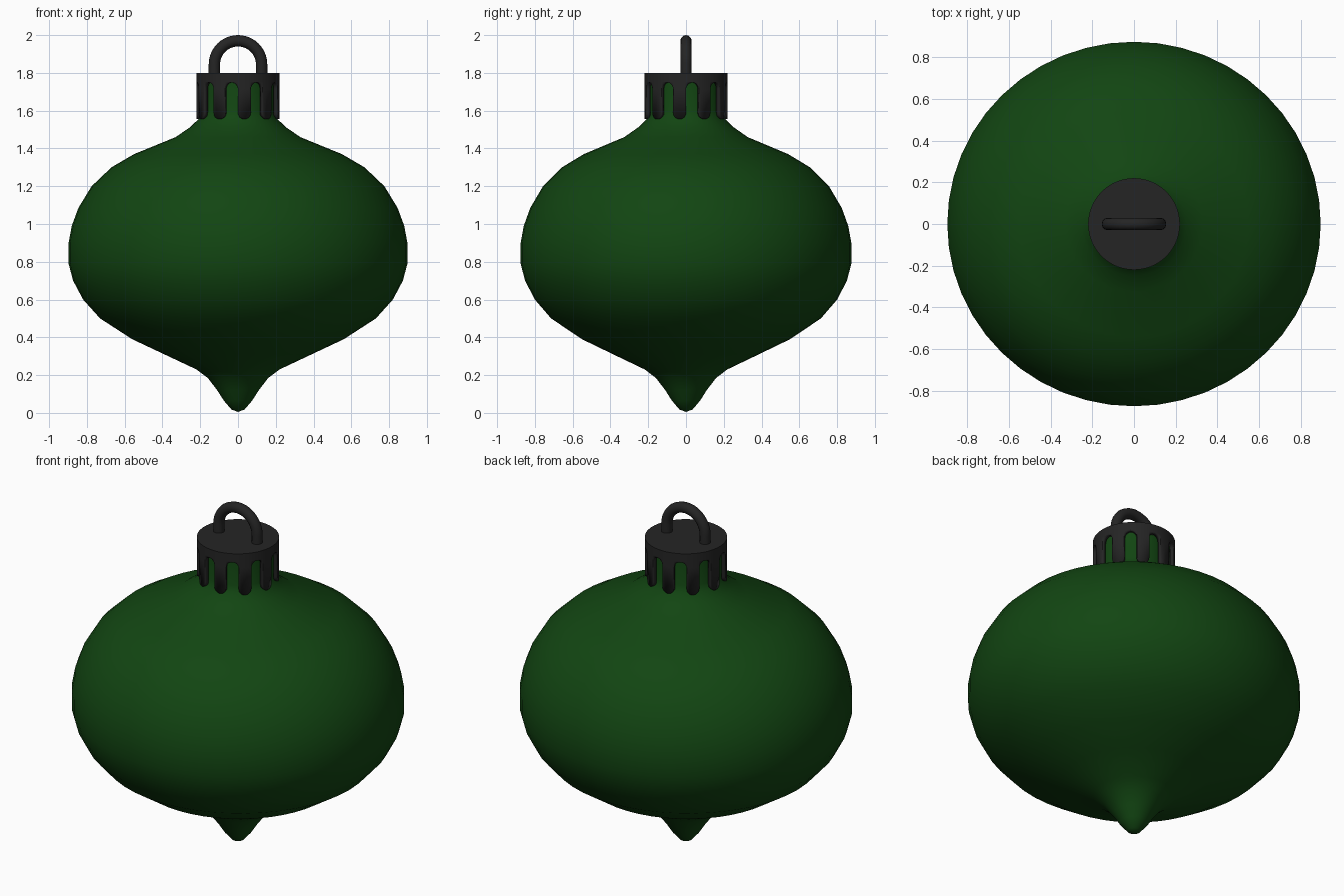
import bpy, bmesh, math

if "Cube" in bpy.data.objects:
    bpy.data.objects.remove(bpy.data.objects["Cube"])


def material(name, rgb):
    m = bpy.data.materials.new(name)
    m.diffuse_color = (*rgb, 1)
    m.use_nodes = True
    m.node_tree.nodes["Principled BSDF"].inputs["Base Color"].default_value = m.diffuse_color
    return m


GREEN = material("dark green", (0.006, 0.06, 0.006))
BLACK = material("charcoal", (0.018, 0.018, 0.018))


def finish(bm, name, mat):
    bmesh.ops.recalc_face_normals(bm, faces=bm.faces)
    me = bpy.data.meshes.new(name)
    bm.to_mesh(me)
    bm.free()
    me.materials.append(mat)
    ob = bpy.data.objects.new(name, me)
    bpy.context.collection.objects.link(ob)
    return ob


def smooth(ob, angle):
    bpy.ops.object.select_all(action='DESELECT')
    ob.select_set(True)
    bpy.context.view_layer.objects.active = ob
    bpy.ops.object.shade_smooth_by_angle(angle=math.radians(angle))


# Bauble body: lathed profile (radius, height), slightly narrower in depth
profile = [(0.035, 0.018), (0.075, 0.065), (0.11, 0.12), (0.16, 0.185), (0.22, 0.23),
           (0.39, 0.31), (0.56, 0.39), (0.73, 0.50), (0.82, 0.60), (0.873, 0.70),
           (0.897, 0.79), (0.897, 0.90), (0.88, 0.99), (0.845, 1.085), (0.775, 1.20),
           (0.67, 1.30), (0.55, 1.37), (0.33, 1.46), (0.25, 1.515), (0.205, 1.56),
           (0.19, 1.60), (0.19, 1.77)]
N = 48
bm = bmesh.new()
rings = []
for r, z in profile:
    ky = 1 - 0.024 * min(1, r / 0.8)
    rings.append([bm.verts.new((r * math.cos(2 * math.pi * i / N),
                                ky * r * math.sin(2 * math.pi * i / N), z)) for i in range(N)])
for a, b in zip(rings, rings[1:]):
    for i in range(N):
        j = (i + 1) % N
        bm.faces.new((a[i], a[j], b[j], b[i]))
tip = bm.verts.new((0, 0, 0.005))
for i in range(N):
    bm.faces.new((tip, rings[0][(i + 1) % N], rings[0][i]))
bm.faces.new(rings[-1])
smooth(finish(bm, "bauble_body", GREEN), 60)

# Cap: closed disc with a skirt of ten round-ended tabs and arched slots
R, TABS, SUB = 0.22, 10, 8
half = math.pi * R / TABS / 2
bm = bmesh.new()
cols = []
for k in range(TABS):
    for part in (0, 1):                       # 0 = tab, 1 = slot
        for s in range(SUB):
            t = -half * math.cos(math.pi * s / SUB)
            a = math.radians(9 + 36 * k + 18 * part) + t / R
            bow = math.sqrt(max(0, half ** 2 - t ** 2))
            zs = [1.80, 1.753]
            if part == 0:
                zs += [1.715, 1.555 + half - bow]
            elif s == 0:
                zs += [1.715, 1.555 + half]
            else:
                zs += [1.715 + bow]
            cols.append([bm.verts.new((R * math.sin(a), -R * math.cos(a), z)) for z in zs])
for i, c in enumerate(cols):
    d = cols[(i + 1) % len(cols)]
    rows = 3 if (i // SUB) % 2 == 0 else 2
    for q in range(rows):
        bm.faces.new((c[q], d[q], d[q + 1], c[q + 1]))
bm.faces.new([c[0] for c in cols])
cap = finish(bm, "metal_cap", BLACK)
sol = cap.modifiers.new("thickness", 'SOLIDIFY')
sol.thickness = 0.022
sol.offset = -1
smooth(cap, 35)

# Hanging loop: round wire bent into an arch
cu = bpy.data.curves.new("hanging_loop", 'CURVE')
cu.dimensions = '3D'
cu.bevel_depth = 0.03
cu.bevel_resolution = 4
cu.use_fill_caps = True
pts = [(-0.125, 1.78)]
pts += [(-0.125 * math.cos(math.pi * i / 20), 1.845 + 0.125 * math.sin(math.pi * i / 20)) for i in range(21)]
pts += [(0.125, 1.78)]
sp = cu.splines.new('POLY')
sp.points.add(len(pts) - 1)
for p, (x, z) in zip(sp.points, pts):
    p.co = (x, 0, z, 1)
sp.use_smooth = True
cu.materials.append(BLACK)
bpy.context.collection.objects.link(bpy.data.objects.new("hanging_loop", cu))
